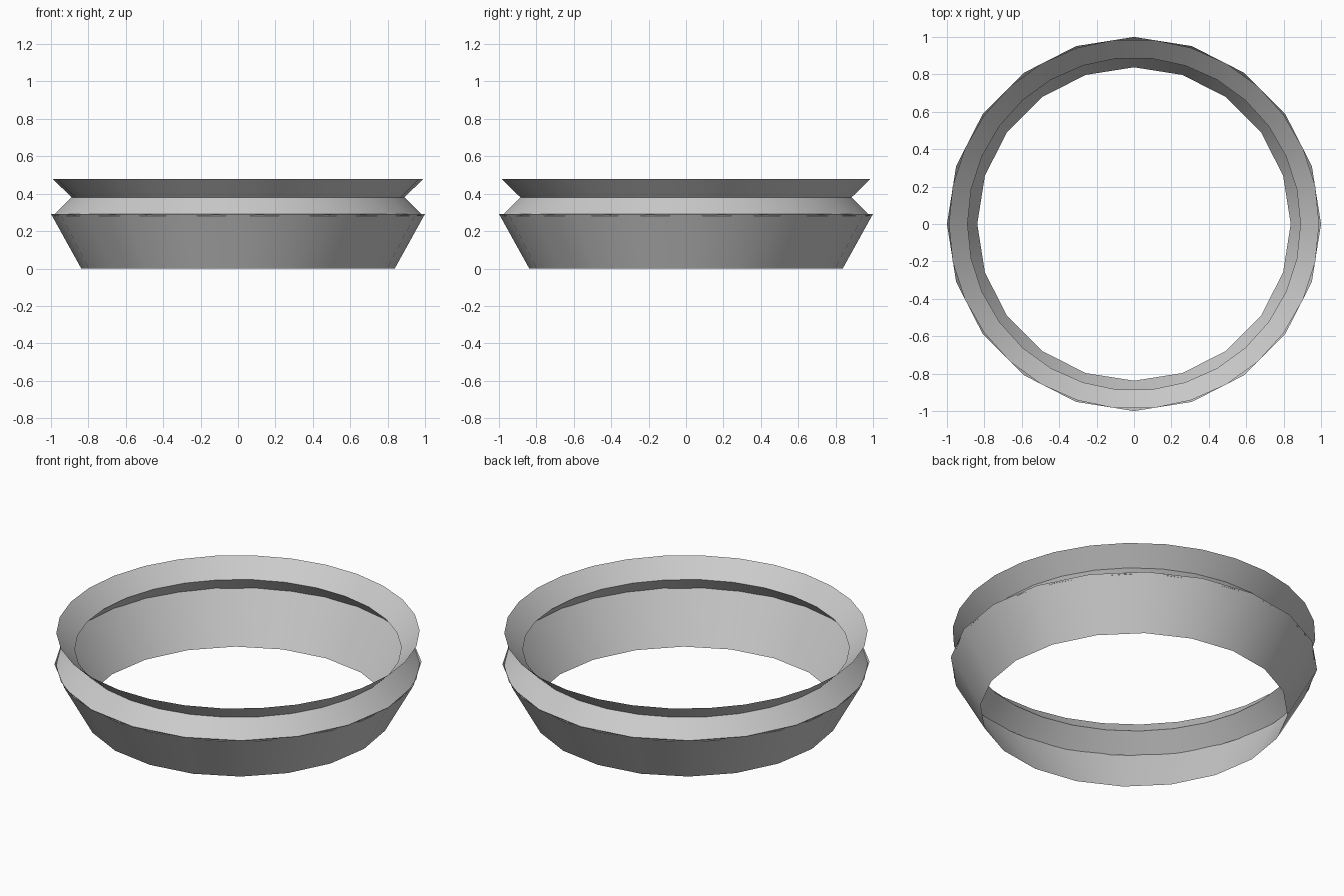
import bpy, bmesh, math

if "Cube" in bpy.data.objects:
    bpy.data.objects.remove(bpy.data.objects["Cube"])


def ring_band(name, profile, sides):
    """Open thin band: a (radius, height) profile swept round the z axis."""
    bm = bmesh.new()
    rings = []
    for r, z in profile:
        rings.append([bm.verts.new((r * math.cos(2 * math.pi * i / sides),
                                    r * math.sin(2 * math.pi * i / sides), z))
                      for i in range(sides)])
    for low, high in zip(rings, rings[1:]):
        for i in range(sides):
            j = (i + 1) % sides
            bm.faces.new((low[i], low[j], high[j], high[i]))
    mesh = bpy.data.meshes.new(name)
    bm.to_mesh(mesh)
    bm.free()
    obj = bpy.data.objects.new(name, mesh)
    bpy.context.collection.objects.link(obj)
    bpy.ops.object.select_all(action='DESELECT')
    obj.select_set(True)
    bpy.context.view_layer.objects.active = obj
    bpy.ops.object.shade_smooth_by_angle(angle=math.radians(30))
    return obj


# Flared lower skirt
ring_band("lower_skirt", [(0.838, 0.0), (1.0, 0.292)], 20)

# Waisted collar that pokes slightly through the skirt's rim
ring_band("grooved_collar", [(0.99, 0.282), (0.89, 0.38), (0.99, 0.479)], 30)
